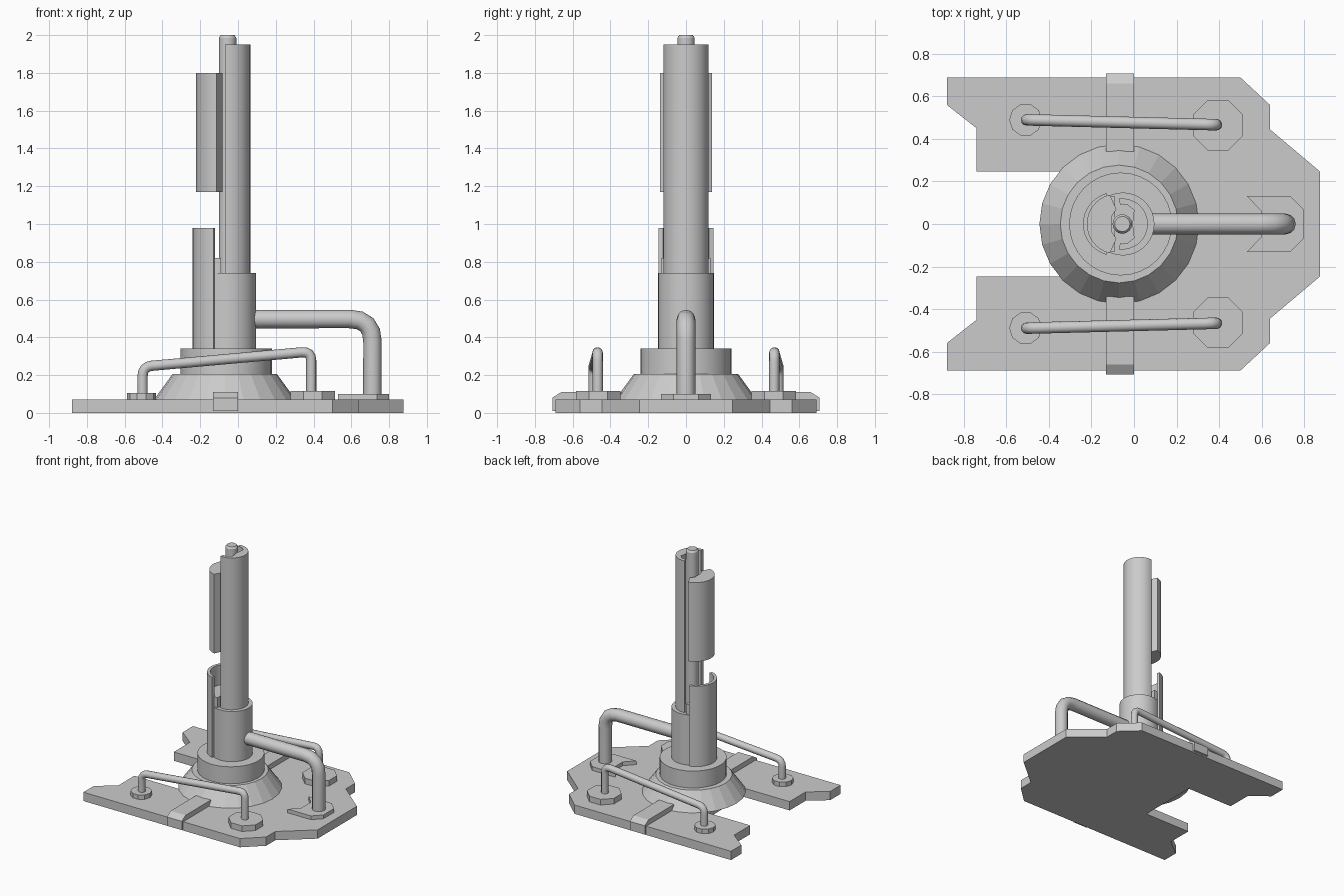
import bpy, bmesh, math
from mathutils import Vector

if "Cube" in bpy.data.objects:
    bpy.data.objects.remove(bpy.data.objects["Cube"])


def finish(name, bm, smooth=False):
    bmesh.ops.recalc_face_normals(bm, faces=bm.faces)
    me = bpy.data.meshes.new(name)
    bm.to_mesh(me)
    bm.free()
    ob = bpy.data.objects.new(name, me)
    bpy.context.collection.objects.link(ob)
    if smooth:
        bpy.ops.object.select_all(action='DESELECT')
        bpy.context.view_layer.objects.active = ob
        ob.select_set(True)
        bpy.ops.object.shade_smooth_by_angle(angle=math.radians(30))
    return ob


def extrude(name, pts, vec, smooth=False):
    """Prism from a closed planar outline of 3D points."""
    bm = bmesh.new()
    face = bm.faces.new([bm.verts.new(p) for p in pts])
    res = bmesh.ops.extrude_face_region(bm, geom=[face], use_keep_orig=True)
    bmesh.ops.translate(bm, vec=vec, verts=[v for v in res['geom'] if isinstance(v, bmesh.types.BMVert)])
    return finish(name, bm, smooth)


def slab(name, pts, z0, z1, smooth=False):
    return extrude(name, [(x, y, z0) for x, y in pts], (0, 0, z1 - z0), smooth)


def lathe(name, cx, cy, profile, sides, turn=0.0, smooth=False):
    """Stack of rings (radius, height) capped at both ends."""
    bm = bmesh.new()
    rings = []
    for r, z in profile:
        angles = [turn + 2 * math.pi * i / sides for i in range(sides)]
        rings.append([bm.verts.new((cx + r * math.cos(a), cy + r * math.sin(a), z)) for a in angles])
    for a, b in zip(rings, rings[1:]):
        for i in range(sides):
            j = (i + 1) % sides
            bm.faces.new((a[i], a[j], b[j], b[i]))
    bm.faces.new(rings[0])
    bm.faces.new(rings[-1])
    return finish(name, bm, smooth)


def arc(cx, r, a0, a1, n=16):
    angles = [math.radians(a0 + (a1 - a0) * i / n) for i in range(n + 1)]
    return [(cx + r * math.cos(a), r * math.sin(a)) for a in angles]


def pipe(name, corners, radius, bend, steps=4):
    """Tube along a path whose inner corners are rounded."""
    pts = [Vector(c) for c in corners]
    path = [pts[0]]
    for p, c, n in zip(pts, pts[1:], pts[2:]):
        a = c + (p - c).normalized() * bend
        b = c + (n - c).normalized() * bend
        for i in range(steps + 1):
            t = i / steps
            path.append(a * (1 - t) ** 2 + c * 2 * t * (1 - t) + b * t * t)
    path.append(pts[-1])
    cu = bpy.data.curves.new(name, 'CURVE')
    cu.dimensions = '3D'
    cu.bevel_depth = radius
    cu.bevel_resolution = 4
    cu.use_fill_caps = True
    sp = cu.splines.new('POLY')
    sp.points.add(len(path) - 1)
    for q, p in zip(sp.points, path):
        q.co = (*p, 1)
    ob = bpy.data.objects.new(name, cu)
    bpy.context.collection.objects.link(ob)
    bpy.ops.object.select_all(action='DESELECT')
    bpy.context.view_layer.objects.active = ob
    ob.select_set(True)
    bpy.ops.object.convert(target='MESH')
    bpy.ops.object.shade_smooth_by_angle(angle=math.radians(35))


def mirrored(half):
    """Complete an outline symmetric about y = 0."""
    return half + [(x, -y) for x, y in reversed(half)]


# Base plate with chamfered nose and open slot at the back
slab("base_plate", mirrored([(-0.33, 0.248), (-0.74, 0.248), (-0.74, 0.45), (-0.88, 0.56), (-0.88, 0.69),
                             (0.5, 0.69), (0.64, 0.56), (0.64, 0.445), (0.875, 0.247)]), 0, 0.07)

# Conical foot and drum under the column
lathe("cone_foot", -0.07, 0, [(0.375, 0.07), (0.277, 0.205)], 24)
lathe("drum", -0.063, 0, [(0.242, 0.2), (0.242, 0.34)], 32, smooth=True)

# Centre rod with a bevelled tip
lathe("centre_rod", -0.055, 0, [(0.046, 0.33), (0.046, 1.985), (0.036, 2.0)], 16, smooth=True)

# Front half of the column: wide collar and tall channel-shaped shell
slab("column_collar", arc(-0.052, 0.148, -118, 118, 24), 0.33, 0.74, True)
channel = (arc(-0.055, 0.12, -97, 97, 22) + arc(-0.055, 0.093, 97, 75, 3)
           + [(0.0, 0.065), (-0.008, 0.0), (0.0, -0.065)] + arc(-0.055, 0.093, -75, -97, 3))
slab("column_shell", channel, 0.73, 1.95, True)

# Rear half: lower thin shell with shorter core, and a floating upper block
slab("rear_shell", arc(-0.09, 0.15, 105, 255) + arc(-0.09, 0.127, 255, 105), 0.33, 0.98, True)
slab("rear_core", arc(-0.09, 0.13, 90, 270), 0.33, 0.82, True)
slab("rear_upper_block", arc(-0.08, 0.142, 104, 256)
     + [(-0.083, -0.07), (-0.105, -0.035), (-0.105, 0.035), (-0.083, 0.07)], 1.17, 1.80, True)

# Large elbow pipe and its notched foot
pipe("elbow_pipe", [(0.03, 0, 0.497), (0.712, 0, 0.497), (0.712, 0, 0.08)], 0.049, 0.12)
slab("elbow_pipe_foot", mirrored([(0.6, 0.06), (0.53, 0.132), (0.735, 0.132), (0.80, 0.067)]), 0.065, 0.10)

# Side hand rails, their pads and the straps over the plate edge
for side, s in (("left", 1), ("right", -1)):
    pipe("rail_" + side, [(-0.505, 0.49 * s, 0.09), (-0.505, 0.49 * s, 0.245),
                          (0.388, 0.467 * s, 0.325), (0.388, 0.467 * s, 0.09)], 0.027, 0.05)
    lathe("rail_rear_pad_" + side, -0.51, 0.49 * s, [(0.077, 0.065), (0.077, 0.105)], 10)
    lathe("rail_front_pad_" + side, 0.395, 0.465 * s, [(0.128, 0.065), (0.128, 0.115)], 8, math.pi / 8)
    strap = [(0.34, 0.01), (0.708, 0.01), (0.708, 0.08), (0.66, 0.11), (0.34, 0.11)]
    extrude("strap_" + side, [(-0.132, y * s, z) for y, z in strap], (0.132, 0, 0))
